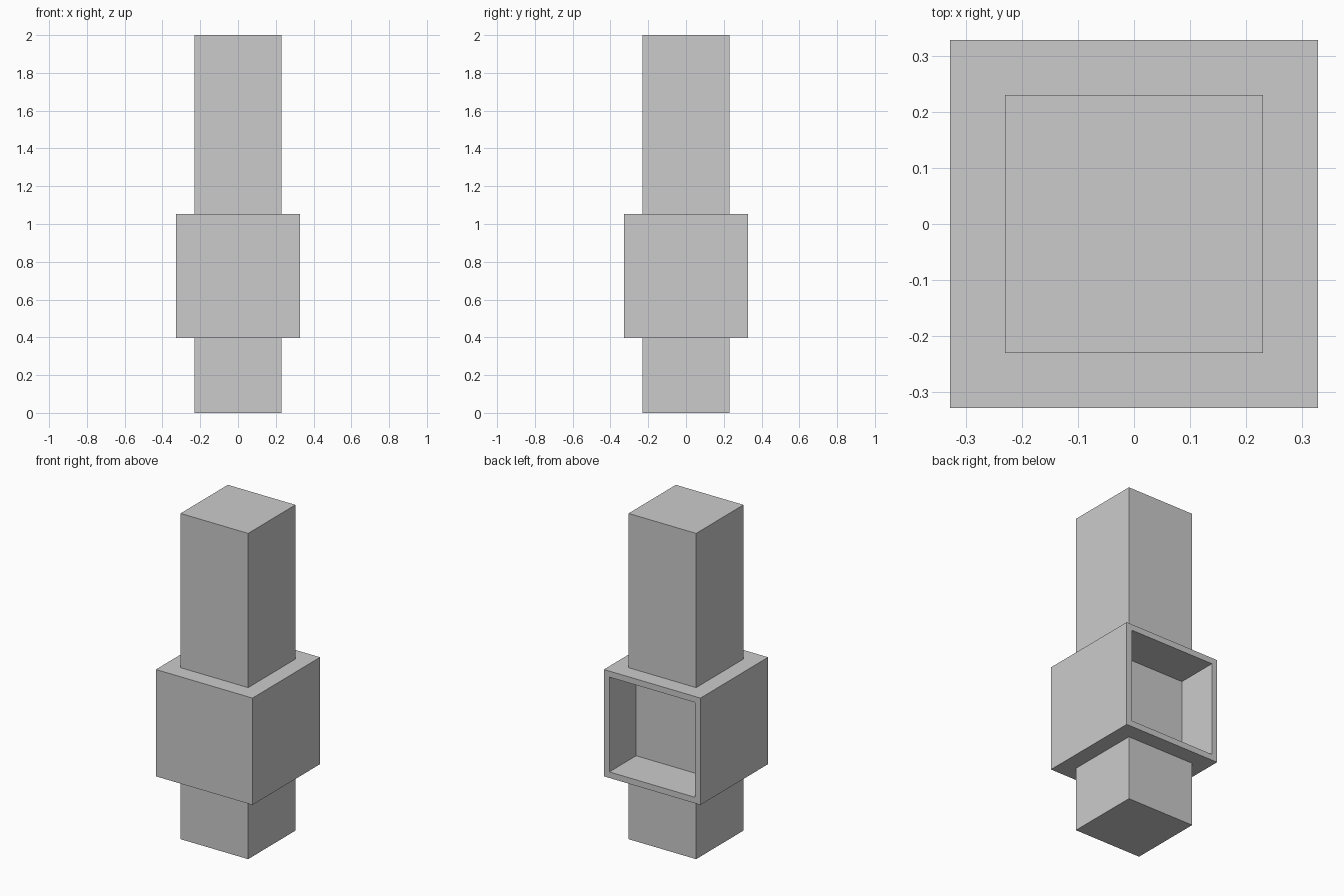
import bpy
import bmesh
from mathutils import Matrix, Vector

if "Cube" in bpy.data.objects:
    bpy.data.objects.remove(bpy.data.objects["Cube"])

BOX = 0.656                  # side of the central cube
POST = 0.459                 # side of the square post
BOX_Z = 0.397                # underside of the cube
RIM = 0.037                  # wall around the rear opening
DEPTH = 0.26                 # depth of the rear recess


def inset_and_extrude(bm, axis, margin, distance):
    """Inset the cube face pointing along axis, then extrude its centre."""
    axis = Vector(axis)
    bm.normal_update()
    face = max(bm.faces, key=lambda f: f.normal.dot(axis) * f.calc_area())
    bmesh.ops.inset_region(bm, faces=[face], thickness=margin, use_even_offset=True)
    new = bmesh.ops.extrude_discrete_faces(bm, faces=[face])["faces"][0]
    bmesh.ops.translate(bm, verts=new.verts, vec=axis * distance)


# Central cube
bm = bmesh.new()
centre = (0, 0, BOX_Z + BOX / 2)
bmesh.ops.create_cube(bm, size=BOX, matrix=Matrix.Translation(centre))

# Rear recess, then the post above and below the cube
inset_and_extrude(bm, (0, 1, 0), RIM, -DEPTH)
margin = (BOX - POST) / 2
inset_and_extrude(bm, (0, 0, 1), margin, 2 - BOX_Z - BOX)
inset_and_extrude(bm, (0, 0, -1), margin, BOX_Z)

bmesh.ops.recalc_face_normals(bm, faces=bm.faces)
mesh = bpy.data.meshes.new("post_with_open_box")
bm.to_mesh(mesh)
bm.free()
bpy.context.collection.objects.link(bpy.data.objects.new("post_with_open_box", mesh))
